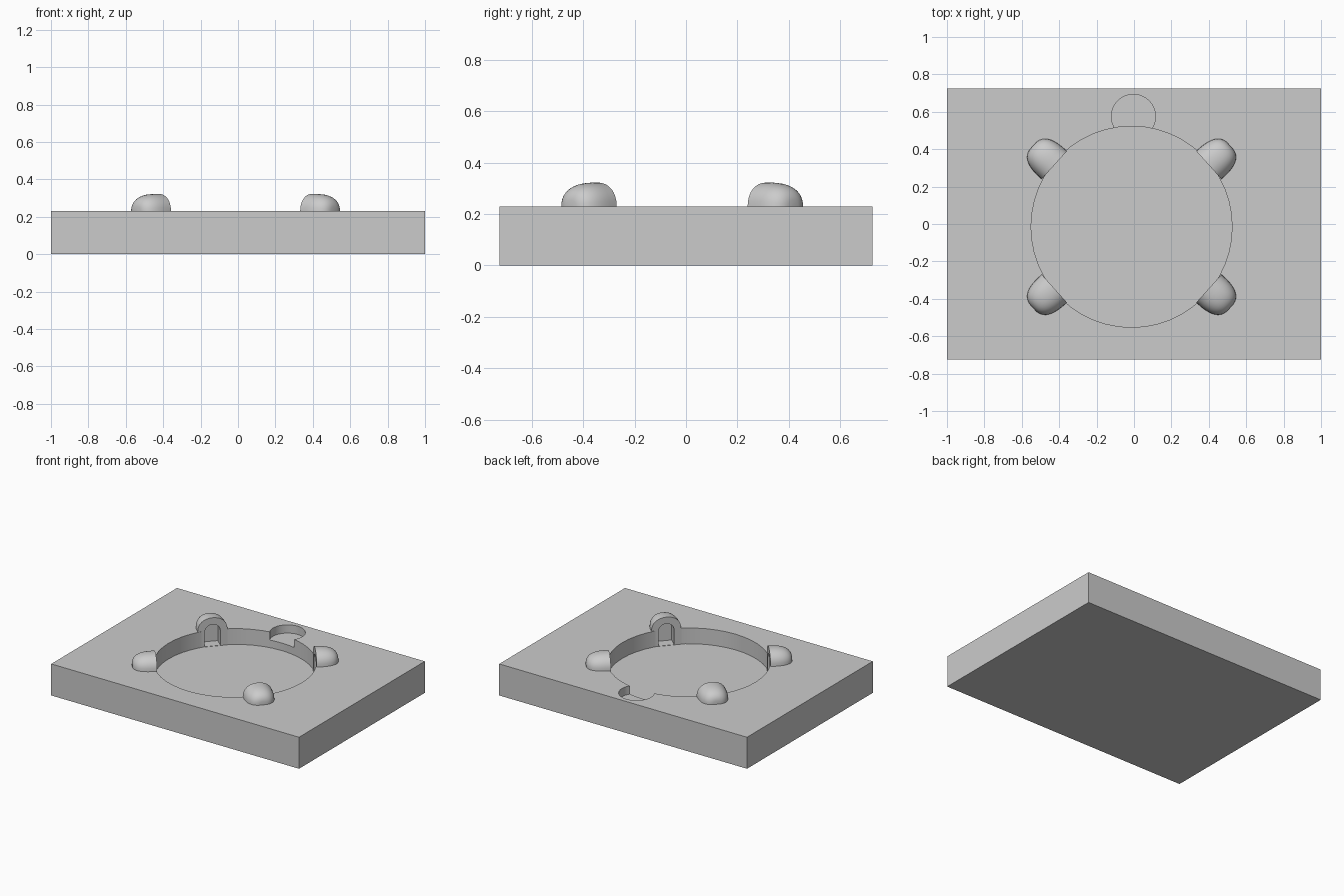
import bpy, bmesh, math
from mathutils import Matrix

if "Cube" in bpy.data.objects:
    bpy.data.objects.remove(bpy.data.objects["Cube"])

TOP, FLOOR = 0.23, 0.115
CX, CY = -0.013, -0.015


def mesh_object(name, bm, matrix=None):
    bmesh.ops.recalc_face_normals(bm, faces=bm.faces[:])
    if matrix:
        bmesh.ops.transform(bm, matrix=matrix, verts=bm.verts[:])
    me = bpy.data.meshes.new(name)
    bm.to_mesh(me)
    bm.free()
    ob = bpy.data.objects.new(name, me)
    bpy.context.collection.objects.link(ob)
    return ob


def cylinder(name, x, y, r, z0, z1, n):
    bm = bmesh.new()
    bmesh.ops.create_cone(bm, cap_ends=True, segments=n, radius1=r, radius2=r, depth=z1 - z0,
                          matrix=Matrix.Translation((x, y, (z0 + z1) / 2)))
    return mesh_object(name, bm)


def loft(name, rings, matrix):
    bm = bmesh.new()
    vs = [[bm.verts.new(p) for p in ring] for ring in rings]
    n = len(vs[0])
    for a, b in zip(vs, vs[1:]):
        for i in range(n):
            bm.faces.new((a[i], a[(i + 1) % n], b[(i + 1) % n], b[i]))
    bm.faces.new(vs[0])
    bm.faces.new(vs[-1])
    return mesh_object(name, bm, matrix)


def arch(u, half, height, base, bottom, p=2.2, n=16):
    """Arch outline at depth u, with straight legs down to bottom."""
    pts = [(u, half, bottom)]
    for i in range(n + 1):
        a = math.pi * i / n
        c, s = math.cos(a), max(math.sin(a), 0)
        pts.append((u, half * math.copysign(abs(c) ** (2 / p), c), base + height * s ** (2 / p)))
    return pts + [(u, -half, bottom)]


def combine(target, tool, operation):
    mod = target.modifiers.new("cut", 'BOOLEAN')
    mod.operation = operation
    mod.solver = 'EXACT'
    mod.object = tool
    bpy.context.view_layer.objects.active = target
    bpy.ops.object.modifier_apply(modifier=mod.name)
    bpy.data.objects.remove(tool)


# rectangular slab
bm = bmesh.new()
bmesh.ops.create_cube(bm, size=1, matrix=Matrix.Translation((0, 0, TOP / 2)) @ Matrix.Diagonal((2, 1.45, TOP, 1)))
tray = mesh_object("tray", bm)

# round pocket
combine(tray, cylinder("pocket", CX, CY, 0.5375, FLOOR, 0.5, 48), 'DIFFERENCE')

# four hollow rounded clips around the pocket
places = []
for sx in (1, -1):
    for sy in (1, -1):
        ang = math.atan2(sy * math.sin(math.radians(42)), sx * math.cos(math.radians(42)))
        places.append(Matrix.Translation((CX + sx * 0.413, CY + sy * 0.33, 0)) @ Matrix.Rotation(ang, 4, 'Z'))
for m in places:
    rings = []
    for i in range(11):
        a = math.radians(81) * i / 10
        f = math.cos(a) ** (2 / 2.8)
        u = 0.155 * math.sin(a) ** (2 / 2.8)
        rings.append(arch(u, 0.101 * f, 0.093 * f, TOP, FLOOR - 0.02))
    combine(tray, loft("clip", rings, m), 'UNION')
for m in places:
    slot = [arch(u, 0.053, 0.053, 0.222, FLOOR + 0.002, 2) for u in (-0.04, 0.075)]
    combine(tray, loft("clip_slot", slot, m), 'DIFFERENCE')

# finger notch behind the pocket
combine(tray, cylinder("finger_notch", -0.003, 0.575, 0.118, 0.17, 0.5, 40), 'DIFFERENCE')

bpy.ops.object.select_all(action='DESELECT')
tray.select_set(True)
bpy.context.view_layer.objects.active = tray
bpy.ops.object.shade_smooth_by_angle(angle=math.radians(35))
